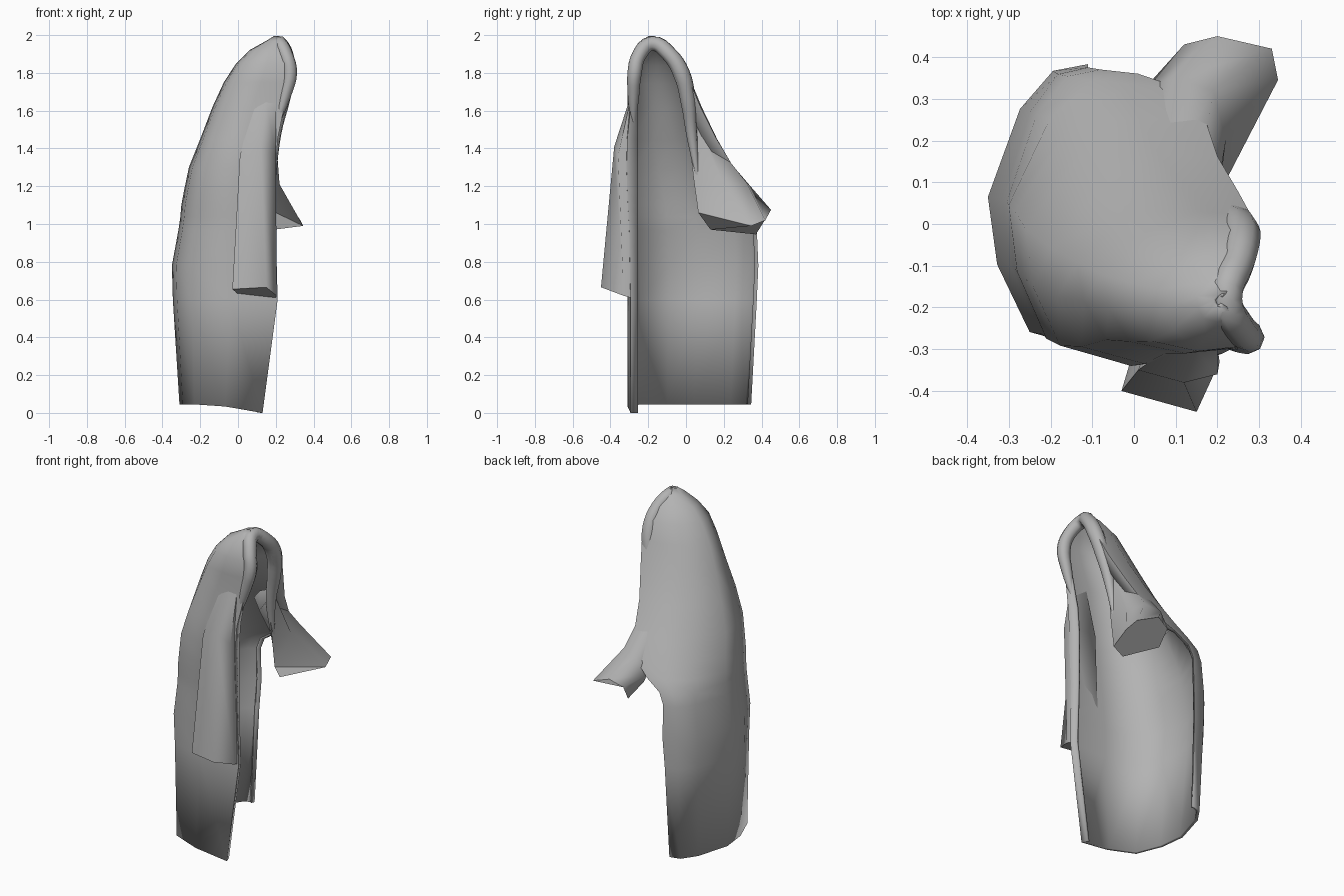
import bpy, bmesh
from math import radians
from mathutils import Vector

cloth = bpy.data.materials.new("grey_cloth")
cloth.diffuse_color = (0.45, 0.45, 0.45, 1)


def finish(name, me, angle):
    """Link a mesh, give it the cloth material and shade it smooth."""
    ob = bpy.data.objects.new(name, me)
    bpy.context.collection.objects.link(ob)
    me.materials.clear()
    me.materials.append(cloth)
    bpy.ops.object.select_all(action='DESELECT')
    ob.select_set(True)
    bpy.context.view_layer.objects.active = ob
    bpy.ops.object.shade_smooth_by_angle(angle=radians(angle))
    return ob


def loft(name, rings, closed=False, angle=70):
    """Skin a stack of equal-length rings; closed rings are capped."""
    bm = bmesh.new()
    rows = [[bm.verts.new(p) for p in r] for r in rings]
    n = len(rows[0])
    for a, b in zip(rows, rows[1:]):
        for j in range(n if closed else n - 1):
            k = (j + 1) % n
            bm.faces.new((a[j], b[j], b[k], a[k]))
    if closed:
        bm.faces.new(rows[0])
        bm.faces.new(rows[-1])
        bmesh.ops.recalc_face_normals(bm, faces=bm.faces)
    me = bpy.data.meshes.new(name)
    bm.to_mesh(me)
    bm.free()
    return finish(name, me, angle)


def section(z, xa, xb, xp, yn, yp):
    """J-shaped slice, from near front edge round the back to far edge."""
    w = yp - yn
    y = lambda f: yn + f * w
    x = lambda f: xb + f * (xa - xb)
    fold = min(-0.255 - yn, w * 0.3) if z < 1.86 else min(0.05, w * 0.3)
    roll = min(0.09, w * 0.3) if z > 1.12 else 0.025
    pts = [(xa - 0.012, yn + fold), (xa, yn + fold * 0.3), (x(0.55), yn),
           (x(0.18), y(0.08)), (x(0.04), y(0.31)), (xb, y(0.54)),
           (xb + 0.32 * (xp - xb), y(0.84)), (xb + 0.65 * (xp - xb), y(0.97)),
           (xp, yp - roll * 0.2), (xp - 0.008, yp - roll)]
    # the hem dips towards the near front edge
    return [Vector((px, py, z if z > 0.01 else min(0.045, max(0, (0.12 - px) * 0.18))))
            for px, py in pts]


# Cloak body and hood: z, near edge x, back x, far edge x, near y, far y
levels = [
    (0.00, 0.13, -0.31, -0.13, -0.31, 0.35),
    (0.60, 0.21, -0.345, -0.12, -0.31, 0.38),
    (0.78, 0.205, -0.35, -0.11, -0.315, 0.388),
    (0.97, 0.20, -0.315, -0.11, -0.32, 0.38),
    (1.04, 0.20, -0.305, -0.08, -0.325, 0.375),
    (1.10, 0.20, -0.30, 0.01, -0.33, 0.365),
    (1.18, 0.20, -0.285, 0.12, -0.335, 0.34),
    (1.30, 0.20, -0.26, 0.17, -0.34, 0.27),
    (1.45, 0.21, -0.20, 0.20, -0.335, 0.18),
    (1.62, 0.245, -0.135, 0.25, -0.31, 0.095),
    (1.75, 0.285, -0.075, 0.28, -0.31, 0.04),
    (1.85, 0.285, -0.01, 0.28, -0.305, 0.0),
    (1.92, 0.265, 0.06, 0.265, -0.27, -0.06),
    (1.97, 0.24, 0.15, 0.24, -0.235, -0.12),
    (1.995, 0.22, 0.19, 0.22, -0.20, -0.165),
]
body = loft("cloak_body", [section(*l) for l in levels], angle=60)
mod = body.modifiers.new("cloth_thickness", 'SOLIDIFY')
mod.thickness = 0.018
mod.offset = -1

# Rolled rim around the hood opening: x, y, z, relative radius
path = [(0.195, -0.278, 1.50, 0.3), (0.25, -0.278, 1.68, 0.8), (0.275, -0.272, 1.80, 1),
        (0.255, -0.25, 1.89, 1), (0.22, -0.18, 1.955, 1.1), (0.25, -0.09, 1.90, 1.1),
        (0.258, -0.025, 1.80, 1.2), (0.235, 0.01, 1.66, 1.1), (0.20, 0.03, 1.48, 0.8),
        (0.19, 0.06, 1.25, 0.3)]
cu = bpy.data.curves.new("hood_rim", 'CURVE')
cu.dimensions = '3D'
cu.bevel_depth = 0.038
cu.bevel_resolution = 2
cu.resolution_u = 4
cu.use_fill_caps = True
sp = cu.splines.new('BEZIER')
sp.bezier_points.add(len(path) - 1)
for bp, (x, y, z, r) in zip(sp.bezier_points, path):
    bp.co = (x, y, z)
    bp.radius = r
    bp.handle_left_type = bp.handle_right_type = 'AUTO'
tmp = bpy.data.objects.new("rim_path", cu)
bpy.context.collection.objects.link(tmp)
me = bpy.data.meshes.new_from_object(tmp.evaluated_get(bpy.context.evaluated_depsgraph_get()))
bpy.data.objects.remove(tmp)
finish("hood_rim", me, 60)

# Raised sleeve flaring forward, far side (upper end sunk into the shoulder)
loft("raised_sleeve", [
    [(0.195, 0.01, 1.50), (0.17, 0.02, 1.46), (0.08, 0.09, 1.36), (0.03, 0.11, 1.42),
     (0.07, 0.11, 1.47), (0.15, 0.09, 1.51), (0.195, 0.05, 1.53)],
    [(0.20, 0.04, 1.24), (0.19, 0.07, 1.15), (0.08, 0.29, 1.03), (0.03, 0.33, 1.10),
     (0.10, 0.35, 1.19), (0.19, 0.32, 1.22), (0.22, 0.20, 1.21)],
    [(0.20, 0.065, 1.06), (0.19, 0.13, 0.97), (0.13, 0.37, 0.945), (0.12, 0.43, 1.04),
     (0.20, 0.45, 1.075), (0.33, 0.42, 1.02), (0.345, 0.345, 0.99)],
], closed=True)

# Sleeve hanging straight down, near side (upper end sunk into the shoulder)
loft("hanging_sleeve", [
    [(0.08, -0.298, 1.64), (0.15, -0.302, 1.65), (0.20, -0.298, 1.64),
     (0.20, -0.292, 1.62), (0.10, -0.292, 1.62)],
    [(0.01, -0.35, 1.36), (0.12, -0.38, 1.41), (0.20, -0.36, 1.36),
     (0.195, -0.295, 1.35), (0.03, -0.295, 1.35)],
    [(-0.03, -0.40, 0.655), (0.15, -0.45, 0.665), (0.205, -0.33, 0.62),
     (0.20, -0.295, 0.61), (0.0, -0.30, 0.63)],
], closed=True)
